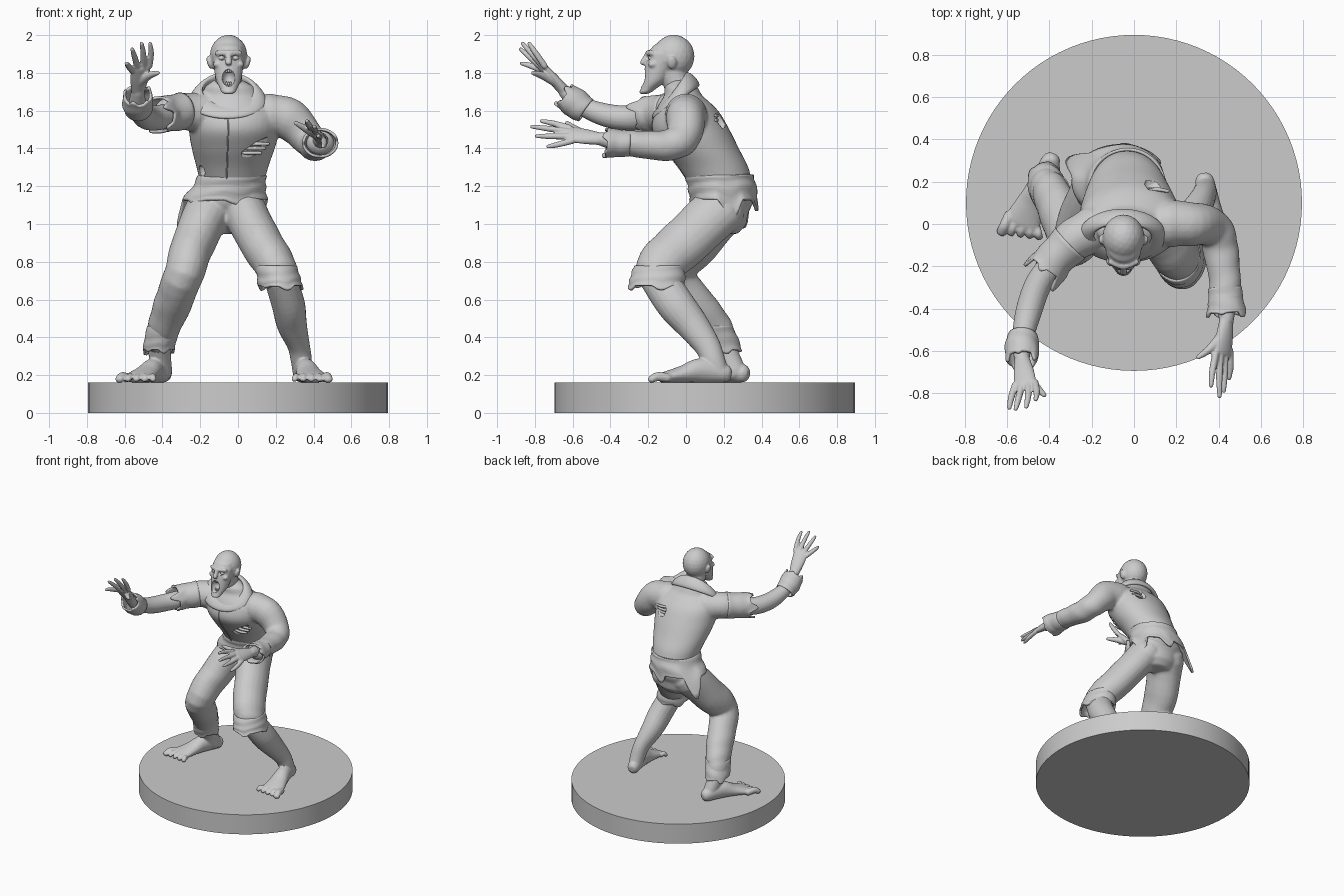
import bpy, bmesh, math
from mathutils import Vector, Matrix

if "Cube" in bpy.data.objects:
    bpy.data.objects.remove(bpy.data.objects["Cube"])

grey = bpy.data.materials.new("plain grey")
grey.use_nodes = True
grey.diffuse_color = (.6, .6, .6, 1)
grey.node_tree.nodes["Principled BSDF"].inputs["Base Color"].default_value = grey.diffuse_color
X, Y, Z = Vector((1, 0, 0)), Vector((0, 1, 0)), Vector((0, 0, 1))


def smooth_path(pts, steps=5):
    """Catmull-Rom through rows of x, y, z, side radius, depth radius."""
    rows = [Vector(p) for p in pts]
    out = []
    for i in range(len(rows) - 1):
        b, c = rows[i], rows[i + 1]
        a = rows[i - 1] if i else b
        d = rows[i + 2] if i + 2 < len(rows) else c
        for k in range(steps):
            t = k / steps
            out.append(b + (c - a) * (t / 2) + (a * 2 - b * 5 + c * 4 - d) * (t * t / 2)
                       + (b * 3 - a - c * 3 + d) * (t ** 3 / 2))
    return out + [rows[-1]]


def make_rings(pts, ref, flat, seg, fold=0):
    path = smooth_path(pts)
    rings, centres, tangents = [], [], []
    for i, p in enumerate(path):
        ahead, behind = path[min(i + 1, len(path) - 1)], path[max(i - 1, 0)]
        t = (Vector(ahead[:3]) - Vector(behind[:3])).normalized()
        side = X if flat else t.cross(ref).normalized()
        depth = Y if flat else side.cross(t)
        c, ring = Vector(p[:3]), []
        for k in range(seg):
            ang = math.tau * k / seg
            s = 1 + fold * math.sin(i * 1.3 + 2 * math.sin(ang + i * .2))
            ring.append(c + side * (p[3] * s * math.cos(ang)) + depth * (p[4] * s * math.sin(ang)))
        rings.append(ring)
        centres.append(c)
        tangents.append(t)
    return rings, centres, tangents


def loft(bm, rings, caps=True, closed=False):
    rows = [[bm.verts.new(v) for v in r] for r in rings]
    n = len(rows[0])
    for i in range(len(rows) if closed else len(rows) - 1):
        a, b = rows[i], rows[(i + 1) % len(rows)]
        for k in range(n):
            bm.faces.new((a[k], a[(k + 1) % n], b[(k + 1) % n], b[k]))
    if caps and not closed:
        bm.faces.new(rows[0][::-1])
        bm.faces.new(rows[-1])


def tube(bm, pts, ref=Z, flat=False, seg=20, fold=0):
    """Solid limb with rounded ends."""
    rings, centres, tangents = make_rings(pts, ref, flat, seg, fold)
    ends = []
    for idx, sign in ((0, -1), (-1, 1)):
        c, t = centres[idx], tangents[idx] * sign
        r = min(pts[idx][3:])
        ends.append([[c + t * (off * r) + (v - c) * sc for v in rings[idx]]
                     for off, sc in ((.5, .87), (.87, .5))])
    loft(bm, ends[0][::-1] + rings + ends[1])


def blob(bm, centre, radii, turn=0, sub=3):
    m = Matrix.Translation(centre) @ Matrix.Rotation(turn, 4, 'Y') @ Matrix.Diagonal((*radii, 1))
    bmesh.ops.create_icosphere(bm, subdivisions=sub, radius=1, matrix=m)


def bake(ob):
    bpy.context.view_layer.update()
    dg = bpy.context.evaluated_depsgraph_get()
    mesh = bpy.data.meshes.new_from_object(ob.evaluated_get(dg))
    ob.modifiers.clear()
    ob.data = mesh
    for p in mesh.polygons:
        p.use_smooth = True


def finish(name, bm, voxel=0, relax=3, thick=0):
    bmesh.ops.recalc_face_normals(bm, faces=bm.faces)
    mesh = bpy.data.meshes.new(name)
    bm.to_mesh(mesh)
    bm.free()
    mesh.materials.append(grey)
    ob = bpy.data.objects.new(name, mesh)
    bpy.context.collection.objects.link(ob)
    if voxel:
        rm = ob.modifiers.new("fuse", 'REMESH')
        rm.mode, rm.voxel_size = 'VOXEL', voxel
        ob.modifiers.new("relax", 'SMOOTH').iterations = relax
    if thick:
        ob.modifiers.new("cloth", 'SOLIDIFY').thickness = thick
    bake(ob)
    return ob


def carve(ob, blobs, sub=3):
    bm = bmesh.new()
    for b in blobs:
        blob(bm, *b, sub=sub)
    cutter = finish("cutter", bm)
    cutter.hide_render = True
    cut = ob.modifiers.new("cut", 'BOOLEAN')
    cut.operation, cut.object = 'DIFFERENCE', cutter
    bake(ob)
    bpy.data.objects.remove(cutter)


def ragged(name, pts, depth, ref=Z, flat=False, bias=0, phase=1):
    """Open cloth band whose far edge hangs in torn points."""
    rings, _, tangents = make_rings(pts, ref, flat, 64, .02)
    for i, ring in enumerate(rings):
        w = (i / (len(rings) - 1)) ** 2
        for k, v in enumerate(ring):
            a = math.tau * k / len(ring)
            jag = max(0, math.sin(5 * a + phase) + .6 * math.sin(3 * a)) / 1.6
            ring[k] = v + tangents[i] * (w * depth * (jag * (1 - bias) + bias * jag * (1 + math.sin(a))))
    bm = bmesh.new()
    loft(bm, rings, caps=False)
    return finish(name, bm, thick=.014)


def hand(bm, wrist, knuckles, across, tips, thumb):
    wrist, knuckles, across = Vector(wrist), Vector(knuckles), Vector(across)
    normal = across.cross(knuckles - wrist).normalized()
    mid = wrist.lerp(knuckles, .55)
    tube(bm, [(*wrist, .036, .03), (*mid, .05, .027), (*knuckles, .054, .02)], normal)
    for i, tip in enumerate(tips):
        root = knuckles + across * (i - 1.5)
        bend = root.lerp(Vector(tip), .5) + (root - mid).normalized() * .012
        tube(bm, [(*root, .017, .017), (*bend, .016, .016), (*tip, .011, .011)], normal, seg=10)
    tube(bm, [(*wrist.lerp(mid, .6), .024, .024), (*mid.lerp(Vector(thumb), .5), .021, .021),
              (*thumb, .012, .012)], normal, seg=10)


def foot(bm, heel, toe, inner):
    heel, toe = Vector((*heel, .2)), Vector((*toe, .182))
    fwd = (toe - heel).normalized()
    side = fwd.cross(Z).normalized() * inner
    rows = [(0, .21, .046, .05), (.3, .225, .055, .065), (.55, .205, .07, .045), (.8, .187, .09, .028)]
    tube(bm, [(*heel.lerp(toe, f).xy, z, a, b) for f, z, a, b in rows])
    for i in range(5):
        root = heel.lerp(toe, .78) + side * (.07 - i * .037)
        r = .025 if i == 0 else .018
        tip = root + fwd * (.085 - .013 * i) - side * (.006 * i)
        tube(bm, [(*root.xy, .186, r, r), (*root.lerp(tip, .6).xy, .192, r, r), (*tip.xy, .178, r, r * .8)], seg=10)


# Round base
bm = bmesh.new()
bmesh.ops.create_cone(bm, cap_ends=True, segments=96, radius1=.795, radius2=.795, depth=.16,
                      matrix=Matrix.Translation((0, .1, .08)))
base = finish("base", bm)
for p in base.data.polygons:
    p.use_smooth = abs(p.normal.z) < .5
for e in base.data.edges:
    e.use_edge_sharp = abs(base.data.vertices[e.vertices[0]].co.z - base.data.vertices[e.vertices[1]].co.z) < .01

# Jacket with upper sleeves
bm = bmesh.new()
tube(bm, [(-.03, .19, 1.2, .165, .165), (-.03, .145, 1.3, .19, .185), (-.025, .08, 1.4, .22, .2),
          (-.02, .025, 1.5, .24, .205), (-.02, .005, 1.6, .23, .165), (-.035, -.015, 1.68, .15, .1)], flat=True, seg=40)
tube(bm, [(.16, 0, 1.58, .11, .11), (.27, 0, 1.555, .105, .11), (.375, -.02, 1.45, .09, .09),
          (.41, -.12, 1.415, .085, .082), (.43, -.27, 1.425, .076, .07), (.435, -.36, 1.43, .08, .07)], fold=.025)
tube(bm, [(-.18, -.02, 1.59, .11, .11), (-.29, -.08, 1.595, .1, .098), (-.36, -.15, 1.585, .085, .09)], fold=.02)
jacket = finish("jacket", bm, .011, 5)


def surface(x, z, sign):
    return jacket.ray_cast(Vector((x, sign * 2, z)), Vector((0, -sign, 0)))[1]


# Tears, exposed ribs and front seam
seam = [surface(-.05 - .01 * i / 8, 1.56 - .04 * i, -1) for i in range(9)]
tears = [(surface(.09, 1.4, -1), (.1, .035, .045), -.6),
         (surface(.09, 1.55, 1), (.05, .035, .07), .4),
         (surface(-.19, 1.28, -1), (.025, .03, .05), .3)]
carve(jacket, tears, 1)
bm = bmesh.new()
for c, r, turn in tears[:2]:
    sign = 1 if c.y > .05 else -1
    for k in (-1, 0, 1):
        mid = c + Vector((k * .02, -sign * .026, k * .024))
        tube(bm, [(*(mid - X * .05), .008, .008), (*(mid + Y * sign * .008), .01, .01),
                  (*(mid + X * .05), .008, .008)], seg=8)
finish("exposed_ribs", bm)
bm = bmesh.new()
tube(bm, [(*p, .005, .004) for p in seam], X, seg=8)
finish("front_seam", bm)

# Tilted fold-over collar
bm = bmesh.new()
rings = []
for i in range(48):
    a = math.tau * i / 48
    out = Vector((math.cos(a), math.sin(a), 0))
    c = Vector((-.055 + .17 * out.x, -.055 + .09 * out.y, 1.68 + .085 * out.y))
    u = (out * .65 - Z * .7).normalized()
    v = (out * .7 + Z * .65).normalized()
    rings.append([c + u * (.05 * math.cos(f)) + v * (.018 * math.sin(f))
                  for f in (math.tau * k / 14 for k in range(14))])
loft(bm, rings, closed=True)
finish("collar", bm)

# Torn cloth edges
ragged("jacket_hem", [(-.03, .175, 1.26, .18, .182), (-.045, .19, 1.2, .195, .182), (-.07, .2, 1.13, .23, .18)],
       .12, flat=True, bias=.7)
ragged("right_upper_sleeve", [(-.3, -.09, 1.595, .1, .1), (-.37, -.16, 1.585, .092, .095),
                              (-.41, -.21, 1.58, .1, .098)], .07)
ragged("right_cuff", [(-.525, -.53, 1.6, .07, .07), (-.53, -.58, 1.635, .082, .08),
                      (-.53, -.64, 1.68, .075, .072)], .03)
ragged("left_cuff", [(.43, -.3, 1.425, .078, .068), (.435, -.37, 1.428, .085, .074),
                     (.437, -.42, 1.43, .096, .08)], .025)
ragged("left_knee_cuff", [(.2, -.14, .78, .11, .135), (.215, -.15, .72, .115, .145),
                          (.222, -.155, .675, .12, .15)], .03, flat=True)
ragged("right_ankle_cuff", [(-.39, .14, .46, .09, .105), (-.41, .17, .39, .086, .108),
                            (-.42, .19, .335, .084, .105)], .03, flat=True)

# Trousers
bm = bmesh.new()
tube(bm, [(-.04, .19, 1.2, .15, .155), (-.06, .195, 1.12, .19, .16), (-.06, .2, 1.06, .17, .13)], flat=True, seg=32)
tube(bm, [(-.15, .19, 1.08, .125, .14), (-.235, .04, .9, .115, .135), (-.285, -.08, .74, .105, .12),
          (-.345, .04, .58, .1, .11), (-.39, .14, .46, .088, .1), (-.415, .18, .39, .08, .09)], Y, fold=.02)
tube(bm, [(.03, .18, 1.08, .115, .14), (.11, .01, .92, .115, .135), (.185, -.12, .8, .11, .13),
          (.215, -.15, .74, .105, .12)], Y, fold=.015)
finish("trousers", bm, .011, 4)

# Bare legs and feet
bm = bmesh.new()
tube(bm, [(.22, -.15, .72, .085, .1), (.265, -.06, .58, .088, .1), (.285, .03, .47, .08, .088),
          (.32, .11, .36, .06, .07), (.335, .145, .28, .056, .062), (.338, .17, .22, .05, .055)], Y)
foot(bm, (.335, .2), (.41, -.2), -1)
finish("left_shin_and_foot", bm, .007, 2)
bm = bmesh.new()
tube(bm, [(-.41, .16, .42, .065, .075), (-.415, .21, .32, .06, .065), (-.4, .26, .22, .052, .058)], Y)
foot(bm, (-.395, .295), (-.565, -.07), 1)
finish("right_foot", bm, .007, 2)

# Bare forearm and hands
bm = bmesh.new()
tube(bm, [(-.36, -.16, 1.575, .062, .066), (-.45, -.28, 1.56, .064, .066), (-.5, -.42, 1.575, .062, .062),
          (-.53, -.56, 1.63, .048, .048), (-.53, -.64, 1.7, .036, .036)])
hand(bm, (-.53, -.64, 1.7), (-.515, -.755, 1.825), (-.031, -.004, -.008),
     [(-.465, -.83, 1.955), (-.51, -.865, 1.955), (-.56, -.875, 1.925), (-.59, -.87, 1.85)], (-.425, -.81, 1.8))
finish("right_forearm_and_hand", bm, .006, 2)
bm = bmesh.new()
tube(bm, [(.435, -.35, 1.43, .05, .05), (.438, -.45, 1.45, .036, .036)])
hand(bm, (.438, -.45, 1.45), (.42, -.61, 1.475), (.023, .006, -.023),
     [(.365, -.765, 1.545), (.405, -.815, 1.515), (.425, -.79, 1.465), (.45, -.73, 1.41)], (.305, -.63, 1.535))
finish("left_hand", bm, .006, 2)

# Head and neck
bm = bmesh.new()
hx = -.05
blob(bm, (hx, -.065, 1.888), (.1, .11, .114))
tube(bm, [(hx, .01, 1.65, .085, .08), (hx, -.05, 1.75, .072, .072), (hx, -.07, 1.85, .075, .075)], Y)
tube(bm, [(hx, -.2, 1.715, .045, .04), (hx, -.165, 1.76, .066, .064), (hx, -.14, 1.83, .078, .078),
          (hx, -.115, 1.9, .086, .088)], flat=True)
tube(bm, [(hx, -.205, 1.9, .012, .012), (hx, -.228, 1.855, .018, .016)], Y, seg=12)
tube(bm, [(hx - .06, -.18, 1.905, .014, .014), (hx, -.2, 1.905, .016, .016), (hx + .06, -.18, 1.905, .014, .014)], seg=12)
for s in (-1, 1):
    blob(bm, (hx + s * .1, -.075, 1.855), (.014, .025, .036), s * .3)
    blob(bm, (hx + s * .058, -.175, 1.845), (.024, .025, .02))
head = finish("head", bm, .006, 3)
carve(head, [((hx, -.235, 1.775), (.036, .055, .047))]
      + [((hx + s * .038, -.21, 1.88), (.024, .028, .015)) for s in (-1, 1)])

# Eyes and teeth
bm = bmesh.new()
for s in (-1, 1):
    blob(bm, (hx + s * .038, -.183, 1.879), (.018, .016, .014))
for k in range(-2, 3):
    for z in (1.81, 1.742):
        blob(bm, (hx + k * .011, -.208 + .004 * k * k, z), (.006, .006, .012), sub=2)
finish("eyes_and_teeth", bm)
